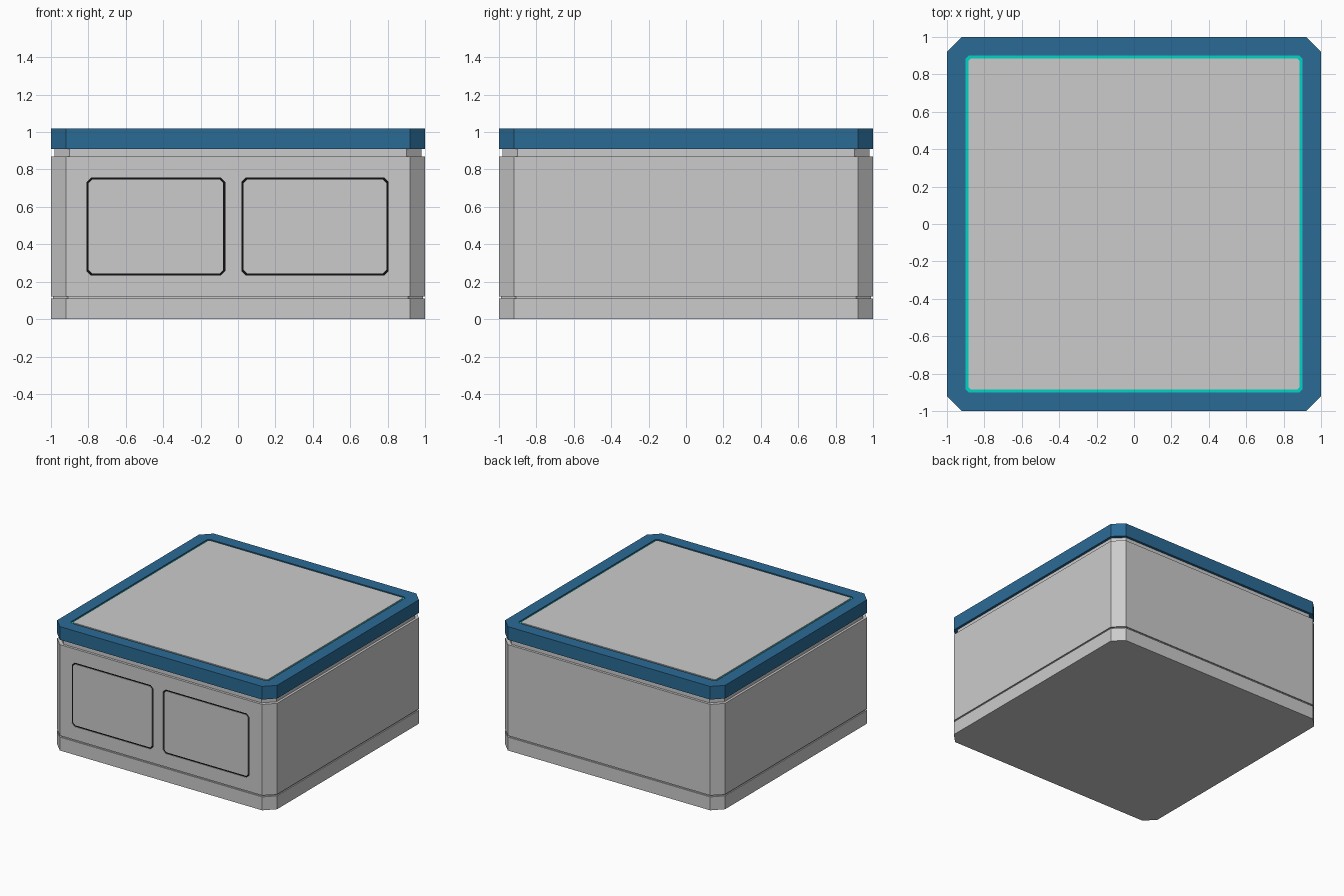
import bpy, bmesh
from mathutils import Matrix

if "Cube" in bpy.data.objects:
    bpy.data.objects.remove(bpy.data.objects["Cube"])


def material(name, rgb):
    m = bpy.data.materials.new(name)
    m.diffuse_color = (*rgb, 1)
    m.use_nodes = True
    m.node_tree.nodes["Principled BSDF"].inputs["Base Color"].default_value = m.diffuse_color
    return m


def chamfered(hx, hy, c):
    """Counter-clockwise rectangle outline with cut corners."""
    return [(hx, -hy + c), (hx, hy - c), (hx - c, hy), (-hx + c, hy),
            (-hx, hy - c), (-hx, -hy + c), (-hx + c, -hy), (hx - c, -hy)]


def loft(name, sections, mat=None, closed=False, place=Matrix()):
    """Skin chamfered sections (hx, hy, chamfer, z); capped, or closed into a ring."""
    bm = bmesh.new()
    rings = [[bm.verts.new((x, y, z)) for x, y in chamfered(hx, hy, c)]
             for hx, hy, c, z in sections]
    pairs = list(zip(rings, rings[1:] + rings[:1]))
    for a, b in pairs if closed else pairs[:-1]:
        for i in range(8):
            j = (i + 1) % 8
            bm.faces.new((a[i], a[j], b[j], b[i]))
    if not closed:
        bm.faces.new(rings[0][::-1])
        bm.faces.new(rings[-1])
    bmesh.ops.recalc_face_normals(bm, faces=bm.faces)
    bm.transform(place)
    me = bpy.data.meshes.new(name)
    bm.to_mesh(me)
    bm.free()
    ob = bpy.data.objects.new(name, me)
    bpy.context.collection.objects.link(ob)
    if mat:
        me.materials.append(mat)
    return ob


def square(h, z, c=0.08):
    return (h, h, c, z)


blue = material("blue", (0.024, 0.147, 0.305))
teal = material("teal", (0.0, 0.65, 0.55))
black = material("black", (0.005, 0.005, 0.005))

# Body: plinth, shadow groove, main box, neck and raised top panel
body = loft("body", [
    square(1, 0), square(1, 0.11), square(0.99, 0.11), square(0.99, 0.122),
    square(1, 0.122), square(1, 0.87), square(0.98, 0.87), square(0.98, 0.91),
    square(0.885, 0.91, 0.012), square(0.885, 1.018, 0.012)])

# Lid frame around the top panel
loft("lid_frame", [square(0.9, 0.91, 0.016), square(1, 0.91),
                   square(1, 1.018), square(0.9, 1.018, 0.016)], blue, True)

# Seal strip sunk in the gap between frame and panel
loft("seal_strip", [square(0.885, 0.99, 0.012), square(0.9, 0.99, 0.016),
                    square(0.9, 1.01, 0.016), square(0.885, 1.01, 0.012)], teal, True)

# Front panels: a narrow groove cut into the face with a dark liner
for side, x0, x1 in (("left", -0.81, -0.068), ("right", 0.018, 0.805)):
    z0, z1, w = 0.232, 0.758, 0.012
    hx, hz = (x1 - x0) / 2, (z1 - z0) / 2
    place = (Matrix.Translation(((x0 + x1) / 2, -1, (z0 + z1) / 2))
             @ Matrix.Rotation(1.5707963, 4, 'X'))

    def groove(name, back, front, mat=None):
        inner, outer = (hx - w, hz - w, 0.018), (hx, hz, 0.025)
        return loft(name, [(*inner, back), (*outer, back), (*outer, front),
                           (*inner, front)], mat, True, place)

    cutter = groove(side + "_groove_cutter", -0.02, 0.02)
    cutter.hide_render = True
    cutter.hide_set(True)
    cut = body.modifiers.new(side + "_groove", 'BOOLEAN')
    cut.operation, cut.solver, cut.object = 'DIFFERENCE', 'EXACT', cutter
    groove(side + "_panel_liner", -0.02, -0.004, black)
